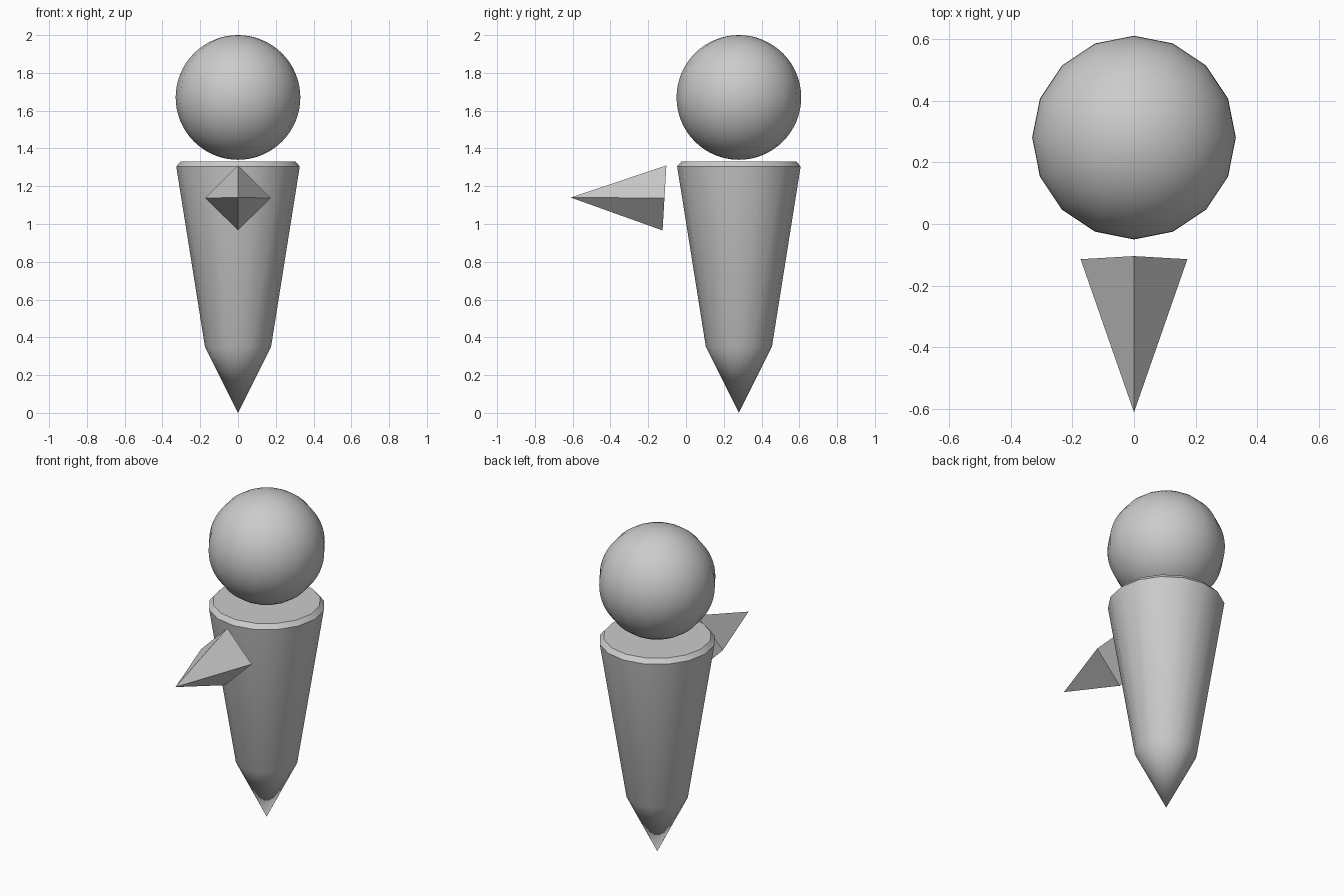
import bpy, bmesh, math

if "Cube" in bpy.data.objects:
    bpy.data.objects.remove(bpy.data.objects["Cube"])

BODY_Y = 0.28
SIDES = 16


def finish(bm, name, smooth=True):
    bmesh.ops.recalc_face_normals(bm, faces=bm.faces)
    mesh = bpy.data.meshes.new(name)
    bm.to_mesh(mesh)
    bm.free()
    ob = bpy.data.objects.new(name, mesh)
    bpy.context.collection.objects.link(ob)
    if smooth:
        bpy.ops.object.select_all(action='DESELECT')
        bpy.context.view_layer.objects.active = ob
        ob.select_set(True)
        bpy.ops.object.shade_smooth_by_angle(angle=math.radians(30))
    return ob


# Head: sphere with 16 sides and fine rings
bm = bmesh.new()
bmesh.ops.create_uvsphere(bm, u_segments=SIDES, v_segments=32, radius=0.33)
finish(bm, "head").location = (0, BODY_Y, 1.67)

# Body: tapered lathe with a pointed foot and chamfered rim
bm = bmesh.new()
tip = bm.verts.new((0, 0, 0))
rings = []
for r, z in [(0.175, 0.35), (0.327, 1.305), (0.303, 1.332)]:
    rings.append([bm.verts.new((r * math.cos(a), r * math.sin(a), z))
                  for a in (math.tau * i / SIDES for i in range(SIDES))])
for i in range(SIDES):
    j = (i + 1) % SIDES
    bm.faces.new((tip, rings[0][j], rings[0][i]))
    for low, high in zip(rings, rings[1:]):
        bm.faces.new((low[i], low[j], high[j], high[i]))
bm.faces.new(rings[-1])
finish(bm, "body").location = (0, BODY_Y, 0)

# Floating front spike: four-sided pyramid with a slightly leaning base
bm = bmesh.new()
point = bm.verts.new((0, -0.61, 1.14))
base = [bm.verts.new(p) for p in [(0, -0.104, 1.31), (0.173, -0.114, 1.138),
                                  (0, -0.124, 0.966), (-0.173, -0.114, 1.138)]]
for i in range(4):
    bm.faces.new((point, base[i], base[(i + 1) % 4]))
bm.faces.new(base)
finish(bm, "front_spike", smooth=False)
